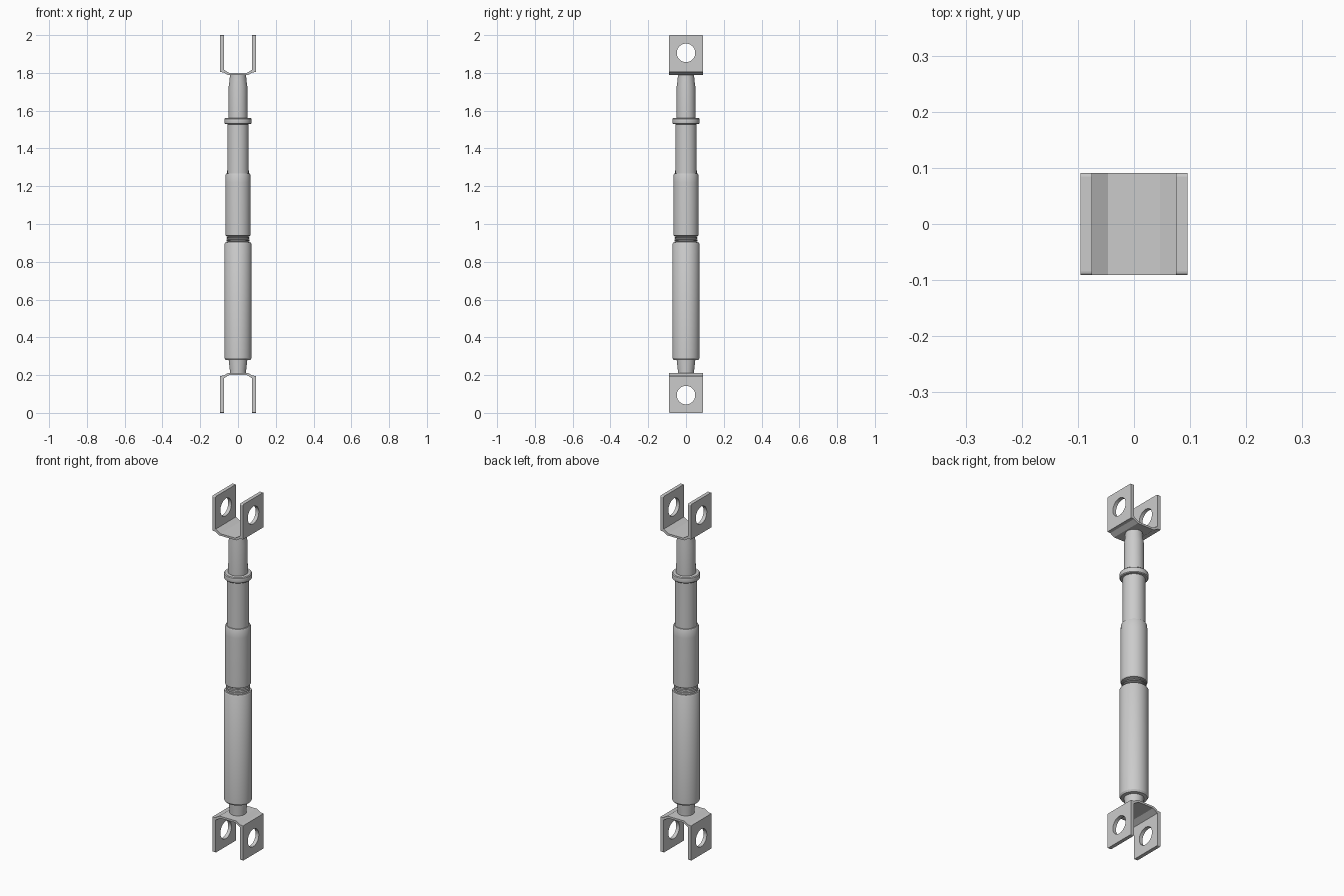
import bpy, bmesh
from math import sin, cos, tau, pi, radians

if "Cube" in bpy.data.objects:
    bpy.data.objects.remove(bpy.data.objects["Cube"])

SIDES = 48


def finish(name, bm):
    bmesh.ops.recalc_face_normals(bm, faces=bm.faces[:])
    mesh = bpy.data.meshes.new(name)
    bm.to_mesh(mesh)
    bm.free()
    obj = bpy.data.objects.new(name, mesh)
    bpy.context.collection.objects.link(obj)
    bpy.ops.object.select_all(action='DESELECT')
    obj.select_set(True)
    bpy.context.view_layer.objects.active = obj
    return obj


def lathe(name, profile):
    """Closed turned part from (radius, z) points, bottom to top."""
    bm = bmesh.new()
    rings = [[bm.verts.new((r * cos(tau * i / SIDES), r * sin(tau * i / SIDES), z))
              for i in range(SIDES)] for r, z in profile]
    for a, b in zip(rings, rings[1:]):
        for i in range(SIDES):
            j = (i + 1) % SIDES
            bm.faces.new((a[i], a[j], b[j], b[i]))
    bm.faces.new(rings[0][::-1])
    bm.faces.new(rings[-1])
    obj = finish(name, bm)
    bpy.ops.object.shade_smooth_by_angle(angle=radians(30))
    return obj


def fork(name, top):
    """Bent sheet clevis with a pin hole through both plates."""
    half = [(0.095, 0), (0.095, 0.196), (0.077, 0.197), (0.052, 0.212)]
    inner = [(0.046, 0.201), (0.075, 0.183), (0.075, 0)]
    outline = half + [(-x, z) for x, z in reversed(half)]
    outline += [(-x, z) for x, z in reversed(inner)] + inner
    place = (lambda z: 2 - z) if top else (lambda z: z)
    bm = bmesh.new()
    face = bm.faces.new([bm.verts.new((x, -0.091, place(z))) for x, z in outline])
    ext = bmesh.ops.extrude_face_region(bm, geom=[face])
    bmesh.ops.translate(bm, vec=(0, 0.182, 0),
                        verts=[g for g in ext['geom'] if isinstance(g, bmesh.types.BMVert)])
    # round the outer corners of the plates
    tip = place(0)
    corners = [e for e in bm.edges if all(abs(v.co.z - tip) < 1e-5 for v in e.verts)
               and abs(e.verts[0].co.y - e.verts[1].co.y) < 1e-5]
    bmesh.ops.bevel(bm, geom=corners, offset=0.006, segments=3, profile=0.5, affect='EDGES')
    obj = finish(name, bm)

    # pin hole
    bpy.ops.mesh.primitive_cylinder_add(vertices=40, radius=0.049, depth=0.4,
                                        location=(0, 0, place(0.094)), rotation=(0, pi / 2, 0))
    cutter = bpy.context.object
    cutter.hide_render = True
    bpy.context.view_layer.objects.active = obj
    mod = obj.modifiers.new("pin_hole", 'BOOLEAN')
    mod.operation, mod.object, mod.solver = 'DIFFERENCE', cutter, 'EXACT'
    bpy.ops.object.modifier_apply(modifier=mod.name)
    bpy.data.objects.remove(cutter)
    return obj


# end forks
fork("lower_fork", False)
fork("upper_fork", True)

# lower neck and main barrel
lathe("lower_neck", [(0.043, 0.205), (0.043, 0.225), (0.050, 0.285), (0.050, 0.30)])
lathe("lower_barrel", [(0.058, 0.279), (0.066, 0.281), (0.072, 0.291),
                       (0.072, 0.894), (0.068, 0.901), (0.055, 0.902)])

# threaded section between the barrels
thread = [(0.055, 0.895)]
for i in range(5):
    z = 0.899 + i * 0.009
    thread += [(0.055, z), (0.062, z + 0.003), (0.062, z + 0.006)]
lathe("thread", thread + [(0.055, 0.946)])

# upper barrel, sleeve, collar and rod
lathe("upper_barrel", [(0.058, 0.937), (0.064, 0.938), (0.067, 0.943), (0.067, 1.22),
                       (0.065, 1.262), (0.062, 1.268), (0.052, 1.269)])
lathe("sleeve", [(0.057, 1.26), (0.056, 1.535)])
lathe("collar", [(0.055, 1.528), (0.067, 1.529), (0.071, 1.533), (0.072, 1.539),
                 (0.072, 1.551), (0.071, 1.557), (0.067, 1.561), (0.049, 1.562)])
lathe("rod", [(0.050, 1.55), (0.049, 1.73), (0.044, 1.765), (0.043, 1.795)])
